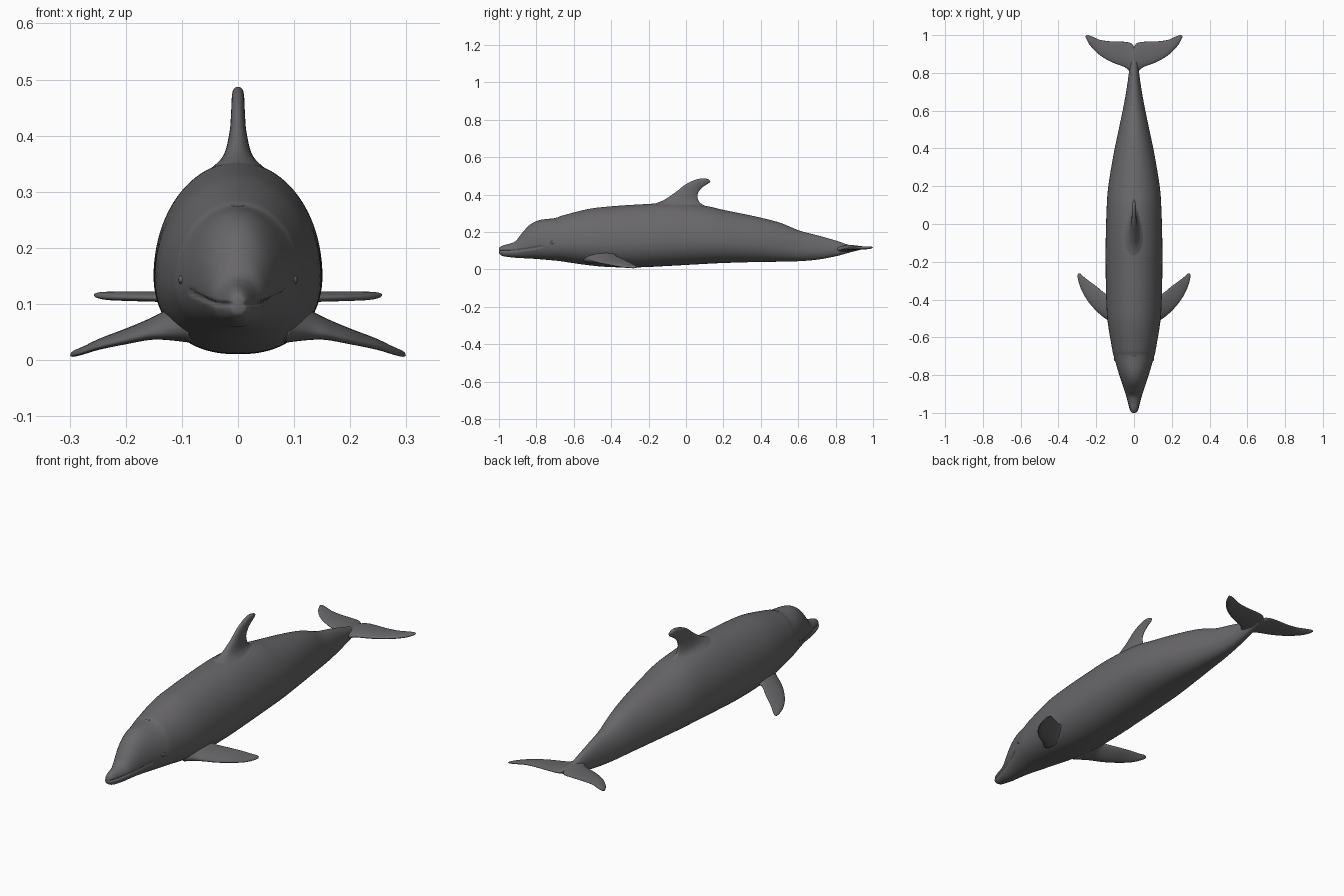
import bpy, bmesh, math
from mathutils import Vector

if "Cube" in bpy.data.objects:
    bpy.data.objects.remove(bpy.data.objects["Cube"])

skin = bpy.data.materials.new("slate grey skin")
skin.diffuse_color = (0.14, 0.135, 0.142, 1)
skin.use_nodes = True
skin.node_tree.nodes["Principled BSDF"].inputs["Base Color"].default_value = skin.diffuse_color


def spline(rows, steps):
    """Smoothly resample rows of numbers (Catmull-Rom)."""
    out = []
    for i in range(len(rows) - 1):
        p0, p1, p2 = rows[max(i - 1, 0)], rows[i], rows[i + 1]
        p3 = rows[min(i + 2, len(rows) - 1)]
        for k in range(steps):
            t = k / steps
            out.append([0.5 * (2 * b + (c - a) * t + (2 * a - 5 * b + 4 * c - d) * t * t
                               + (3 * b - a - 3 * c + d) * t ** 3)
                        for a, b, c, d in zip(p0, p1, p2, p3)])
    out.append(list(rows[-1]))
    return out


def finish(ob):
    ob.data.materials.clear()
    ob.data.materials.append(skin)
    for p in ob.data.polygons:
        p.use_smooth = True


def loft(name, rings, cap_start=True, mirror=False):
    """Skin a list of closed rings and cap the ends."""
    bm = bmesh.new()
    vs = [[bm.verts.new(p) for p in r] for r in rings]
    n = len(rings[0])
    for a, b in zip(vs, vs[1:]):
        for j in range(n):
            bm.faces.new((a[j], a[(j + 1) % n], b[(j + 1) % n], b[j]))
    if cap_start:
        bm.faces.new(vs[0])
    bm.faces.new(vs[-1])
    bmesh.ops.recalc_face_normals(bm, faces=bm.faces)
    me = bpy.data.meshes.new(name)
    bm.to_mesh(me)
    bm.free()
    ob = bpy.data.objects.new(name, me)
    bpy.context.collection.objects.link(ob)
    finish(ob)
    if mirror:
        ob.modifiers.new("mirror", 'MIRROR')
    return ob


def fin(name, rows, up, **kw):
    """Rows hold leading point, trailing point and half thickness."""
    rings = []
    for r in spline(rows, 6):
        lead, trail, t = Vector(r[:3]), Vector(r[3:6]), max(r[6], 0.001)
        ring = []
        for j in range(32):
            a = 2 * math.pi * j / 32
            u = (1 - math.cos(a)) / 2
            ring.append(lead.lerp(trail, u) + Vector(up) * t * math.sin(a) * (1.25 - 0.5 * u))
        rings.append(ring)
    return loft(name, rings, **kw)


# Body: y, bottom, top, half width
stations = [
    (-1.0, .092, .108, .006), (-.995, .08, .119, .016), (-.975, .07, .129, .025),
    (-.94, .065, .138, .034), (-.91, .062, .152, .042), (-.88, .06, .19, .051),
    (-.835, .058, .238, .066), (-.78, .054, .264, .084), (-.70, .047, .274, .107),
    (-.66, .042, .288, .116), (-.52, .022, .323, .139), (-.4, .012, .337, .147),
    (-.25, .011, .347, .15), (-.1, .018, .353, .15), (.08, .028, .343, .145),
    (.2, .034, .318, .136), (.37, .039, .283, .108), (.5, .041, .25, .081),
    (.61, .044, .206, .058), (.71, .053, .18, .04), (.8, .07, .154, .027),
    (.875, .09, .13, .018), (.94, .107, .12, .006)]


def mouth_height(y):
    return .1 + .022 * max(0, (y + .95) / .18) ** 1.7


rings = []
for y, lo, hi, w in spline(stations, 8):
    mid = lo + 0.4 * (hi - lo)
    ring = []
    for j in range(96):
        a = 2 * math.pi * j / 96
        c, s = math.cos(a), math.sin(a)
        p = 1.0 if s > 0 else 0.85
        x = w * math.copysign(abs(c) ** p, c)
        z = mid + (hi - mid if s > 0 else mid - lo) * s
        # mouth crease pressed into the sides of the head
        if y < -.765:
            x -= math.copysign(min(.006, abs(x) * .25), x) * math.exp(-((z - mouth_height(y)) / .004) ** 2)
        ring.append((x, y, z))
    rings.append(ring)
loft("body", rings)

# Dorsal fin with a flared root
fin("dorsal_fin", [
    (0, -.25, .32, 0, .24, .285, .085),
    (0, -.185, .345, 0, .15, .322, .052),
    (0, -.12, .37, 0, .08, .352, .026),
    (0, -.055, .413, 0, .061, .39, .015),
    (0, -.005, .452, 0, .074, .425, .012),
    (0, .045, .477, 0, .098, .446, .011),
    (0, .09, .487, 0, .122, .461, .009),
    (0, .122, .481, 0, .131, .471, .004)], (1, 0, 0))

# Pectoral flippers, pitched with the leading edge low
fin("flippers", [
    (.09, -.55, .055, .09, -.33, .09, .035),
    (.13, -.515, .05, .13, -.375, .076, .022),
    (.16, -.495, .045, .16, -.362, .066, .015),
    (.205, -.455, .034, .195, -.333, .053, .011),
    (.25, -.40, .023, .24, -.30, .037, .008),
    (.28, -.345, .013, .268, -.278, .024, .006),
    (.296, -.295, .009, .285, -.263, .016, .005),
    (.299, -.27, .008, .294, -.261, .011, .002)], (.25, 0, .97), mirror=True)

# Tail flukes
fin("tail_flukes", [
    (0, .77, .108, 0, .938, .116, .02),
    (.02, .80, .108, .017, .958, .116, .016),
    (.045, .828, .109, .055, .965, .117, .012),
    (.12, .858, .110, .125, .967, .117, .009),
    (.185, .897, .111, .18, .975, .118, .008),
    (.232, .945, .112, .218, .991, .118, .007),
    (.252, .98, .114, .24, .999, .118, .005),
    (.257, .994, .116, .252, 1.0, .118, .002)], (0, 0, 1), cap_start=False, mirror=True)

# Eyes and blowhole rim
for side, label in ((-1, "left"), (1, "right")):
    bpy.ops.mesh.primitive_uv_sphere_add(segments=20, ring_count=12, location=(side * .1005, -.713, .143))
    eye = bpy.context.object
    eye.name = label + "_eye"
    eye.scale = (.006, .014, .008)
    finish(eye)
bpy.ops.mesh.primitive_torus_add(major_segments=24, minor_segments=8, major_radius=.009,
                                 minor_radius=.003, location=(0, -.69, .274),
                                 rotation=(math.radians(15), 0, 0))
rim = bpy.context.object
rim.name = "blowhole_rim"
finish(rim)
